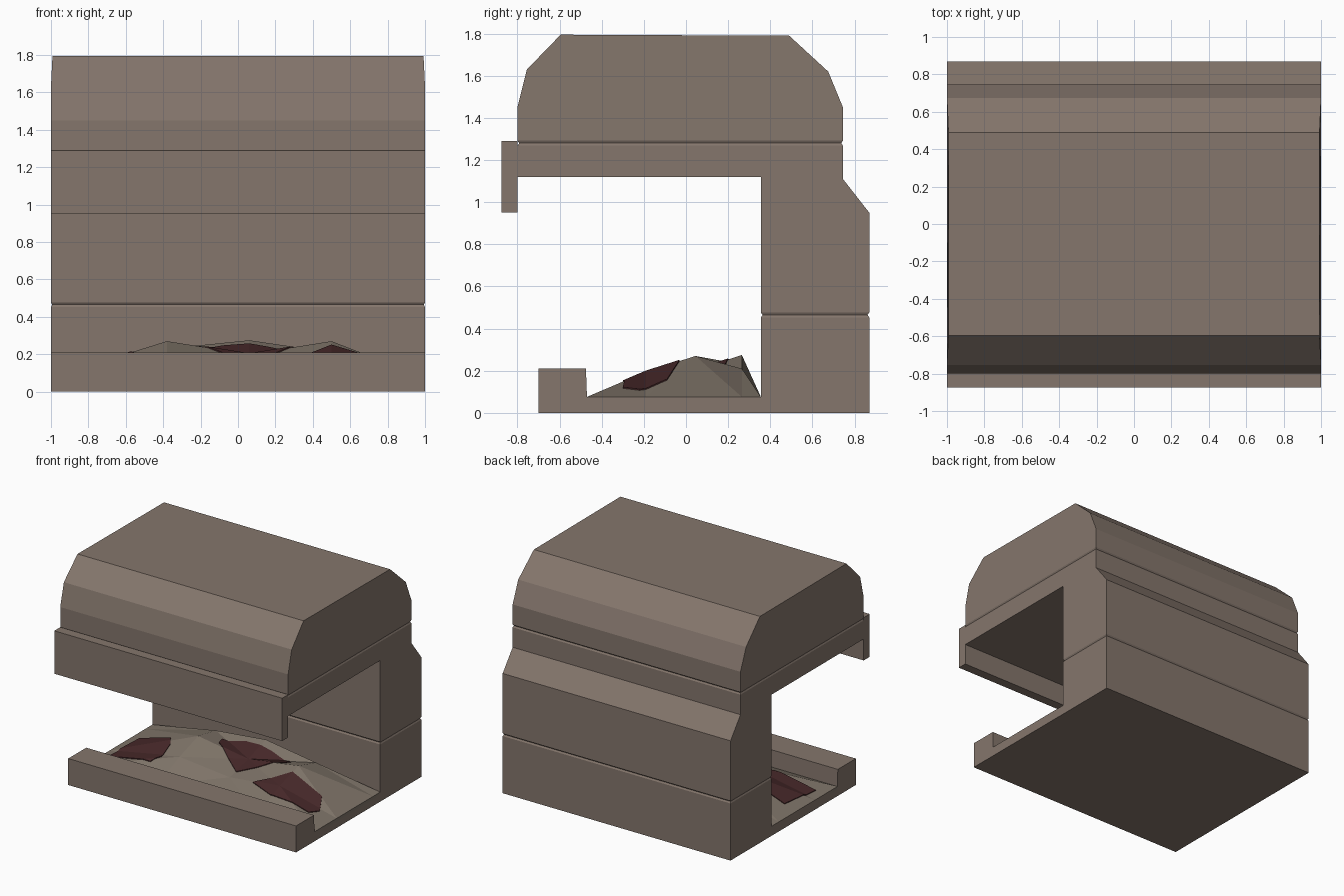
import bpy, bmesh
from mathutils import Vector

if "Cube" in bpy.data.objects:
    bpy.data.objects.remove(bpy.data.objects["Cube"])


def material(name, r, g, b):
    m = bpy.data.materials.new(name)
    m.diffuse_color = (r, g, b, 1)
    m.use_nodes = True
    m.node_tree.nodes["Principled BSDF"].inputs["Base Color"].default_value = m.diffuse_color
    return m


STONE = material("taupe stone", 0.232, 0.181, 0.150)
ASH = material("grey ash", 0.215, 0.178, 0.142)
EMBER = material("dark red ember", 0.062, 0.021, 0.022)


def make_object(name, bm, mat):
    bmesh.ops.recalc_face_normals(bm, faces=bm.faces)
    mesh = bpy.data.meshes.new(name)
    bm.to_mesh(mesh)
    bm.free()
    mesh.materials.append(mat)
    ob = bpy.data.objects.new(name, mesh)
    bpy.context.collection.objects.link(ob)
    return ob


def extrude(points, offset):
    """Closed solid from a flat outline pushed along offset."""
    bm = bmesh.new()
    face = bm.faces.new([bm.verts.new(p) for p in points])
    ext = bmesh.ops.extrude_face_region(bm, geom=[face], use_keep_orig=True)
    bmesh.ops.translate(bm, vec=Vector(offset),
                        verts=[g for g in ext["geom"] if isinstance(g, bmesh.types.BMVert)])
    return bm


# Stone body: side outline (y, z) swept across the width
outline = [(-0.70, 0), (0.87, 0), (0.87, 0.95), (0.745, 1.11), (0.745, 1.45),
           (0.675, 1.62), (0.49, 1.79), (-0.595, 1.795), (-0.755, 1.63),
           (-0.80, 1.45), (-0.80, 1.12), (0.355, 1.12), (0.355, 0.075),
           (-0.47, 0.075), (-0.475, 0.21), (-0.70, 0.21)]
bm = extrude([(-1, y, z) for y, z in outline], (2, 0, 0))

# Thin mortar grooves running round the body
for level in (0.465, 1.28):
    for dz in (-0.012, 0, 0.012):
        bmesh.ops.bisect_plane(bm, geom=bm.verts[:] + bm.edges[:] + bm.faces[:],
                               plane_co=(0, 0, level + dz), plane_no=(0, 0, 1))
    for v in bm.verts:
        if abs(v.co.z - level) < 1e-4:
            v.co.x *= 0.994
            v.co.y += -0.008 if v.co.y > 0.5 else 0.008
# Slight taper at the top
for v in bm.verts:
    if v.co.z > 1.75:
        v.co.x *= 0.992
make_object("fireplace_body", bm, STONE)

# Hanging lip along the front of the hood
lip = [(-1, -0.875, 0.95), (-1, -0.80, 0.95), (-1, -0.80, 1.29), (-1, -0.875, 1.29)]
make_object("hood_lip", extrude(lip, (2, 0, 0)), STONE)

# Ash heap: coarse height grid with three peaks, closed underneath
xs = [-1, -0.38, 0.06, 0.5, 1]
ys = [-0.47, -0.19, 0.045, 0.265, 0.355]
heights = {(1, 1): 0.195, (2, 1): 0.15, (3, 1): 0.195,
           (1, 2): 0.27, (2, 2): 0.20, (3, 2): 0.27,
           (1, 3): 0.23, (2, 3): 0.275, (3, 3): 0.21}


def heap(lift):
    bm = bmesh.new()
    top = [[bm.verts.new((x, y, heights.get((i, j), 0.076) + lift))
            for j, y in enumerate(ys)] for i, x in enumerate(xs)]
    low = [[bm.verts.new((x, y, 0.05)) for y in ys] for x in xs]
    n = len(xs) - 1
    for i in range(n):
        for j in range(n):
            for g in (top, low):
                a, b, c, d = g[i][j], g[i + 1][j], g[i + 1][j + 1], g[i][j + 1]
                # split along the diagonal that keeps the ridges
                if (i < 2) == (j < 2):
                    tris = ((a, b, c), (a, c, d))
                else:
                    tris = ((a, b, d), (b, c, d))
                for t in tris:
                    bm.faces.new(t)
    rim = ([(i, 0) for i in range(n)] + [(n, j) for j in range(n)]
           + [(i, n) for i in range(n, 0, -1)] + [(0, j) for j in range(n, 0, -1)])
    for (i, j), (k, l) in zip(rim, rim[1:] + rim[:1]):
        bm.faces.new((low[i][j], low[k][l], top[k][l], top[i][j]))
    return bm


make_object("ash_heap", heap(0), ASH)

# Ember patches: outlines laid on the heap as thin plates
patches = {
    "ember_middle": [(-0.26, 0.17), (-0.08, 0.21), (0.17, 0.19), (0.36, 0.15),
                     (0.35, 0.10), (0.07, -0.12), (-0.23, 0.09)],
    "ember_right": [(0.27, -0.20), (0.50, -0.03), (0.80, -0.09), (0.87, -0.22),
                    (0.83, -0.30), (0.48, -0.28)],
    "ember_left": [(-0.93, -0.30), (-0.90, 0.05), (-0.61, 0.03), (-0.545, -0.07),
                   (-0.52, -0.22), (-0.56, -0.30)],
}
helper = make_object("ember_cutter", heap(0.006), EMBER)
helper.hide_render = True
for name, pts in patches.items():
    ob = make_object(name, extrude([(x, y, 0.06) for x, y in pts], (0, 0, 0.4)), EMBER)
    mod = ob.modifiers.new("fit to heap", "BOOLEAN")
    mod.operation = "INTERSECT"
    mod.solver = "EXACT"
    mod.object = helper
    bpy.context.view_layer.objects.active = ob
    bpy.ops.object.modifier_apply(modifier=mod.name)
bpy.data.objects.remove(helper)
